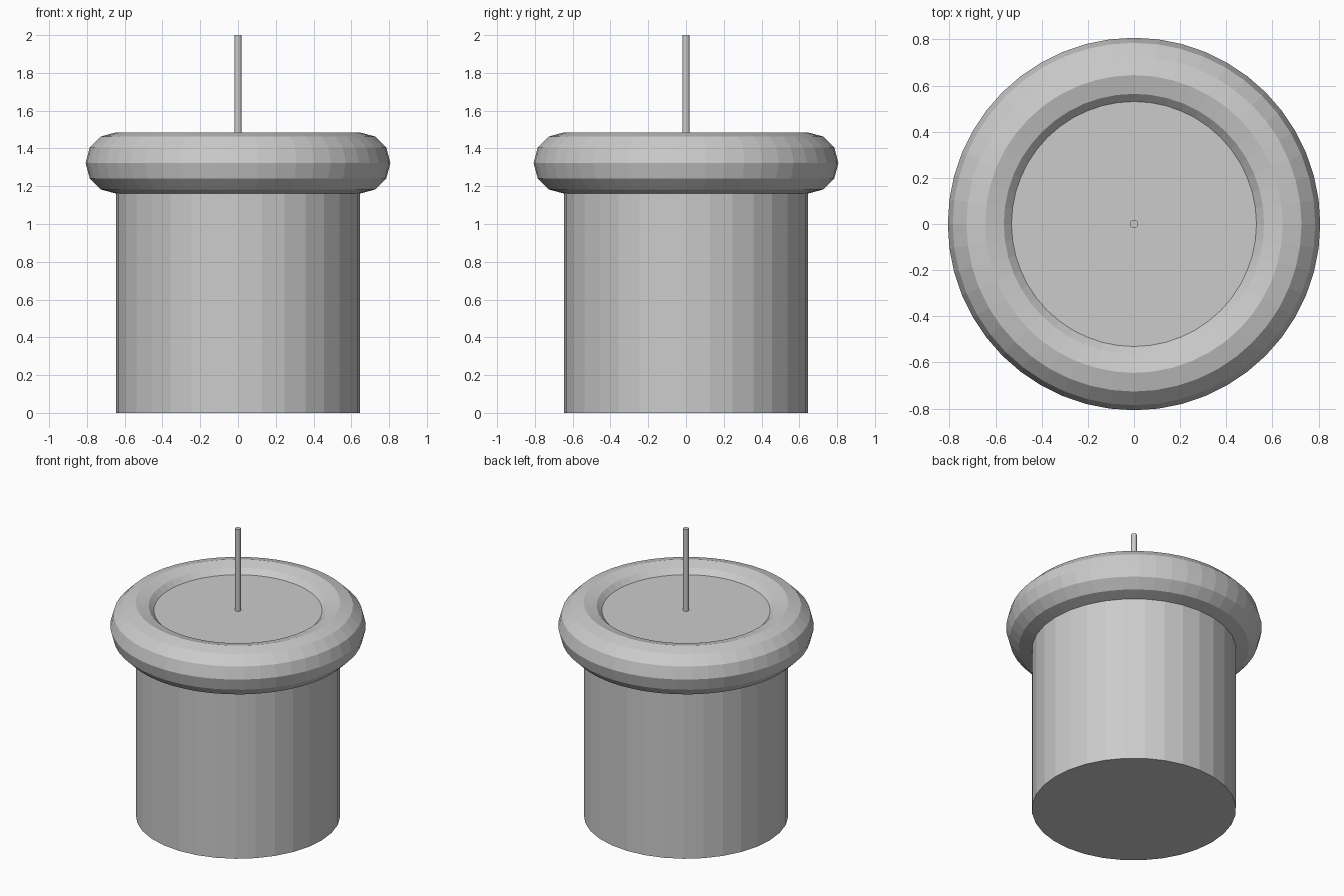
import bpy

cube = bpy.data.objects.get("Cube")
if cube:
    bpy.data.objects.remove(cube, do_unlink=True)

BODY_RADIUS = 0.645
BODY_TOP = 1.43

grey = bpy.data.materials.new("plain grey")
grey.use_nodes = True
grey.diffuse_color = (0.6, 0.6, 0.6, 1)
grey.node_tree.nodes["Principled BSDF"].inputs["Base Color"].default_value = grey.diffuse_color


def finish(name):
    """Name the newest object and give it the material."""
    obj = bpy.context.object
    obj.name = obj.data.name = name
    obj.data.materials.append(grey)


def post(name, radius, bottom, top):
    """Upright flat-shaded cylinder between two heights."""
    bpy.ops.mesh.primitive_cylinder_add(
        vertices=32, radius=radius, depth=top - bottom,
        location=(0, 0, (bottom + top) / 2))
    finish(name)


# Cylindrical body, its top recessed inside the rim
post("body", BODY_RADIUS, 0, BODY_TOP)

# Thick rounded rim
bpy.ops.mesh.primitive_torus_add(
    major_segments=48, minor_segments=12,
    major_radius=BODY_RADIUS, minor_radius=0.162, location=(0, 0, 1.323))
finish("rim")

# Thin rod standing in the middle
post("centre_rod", 0.018, BODY_TOP - 0.02, 2)
